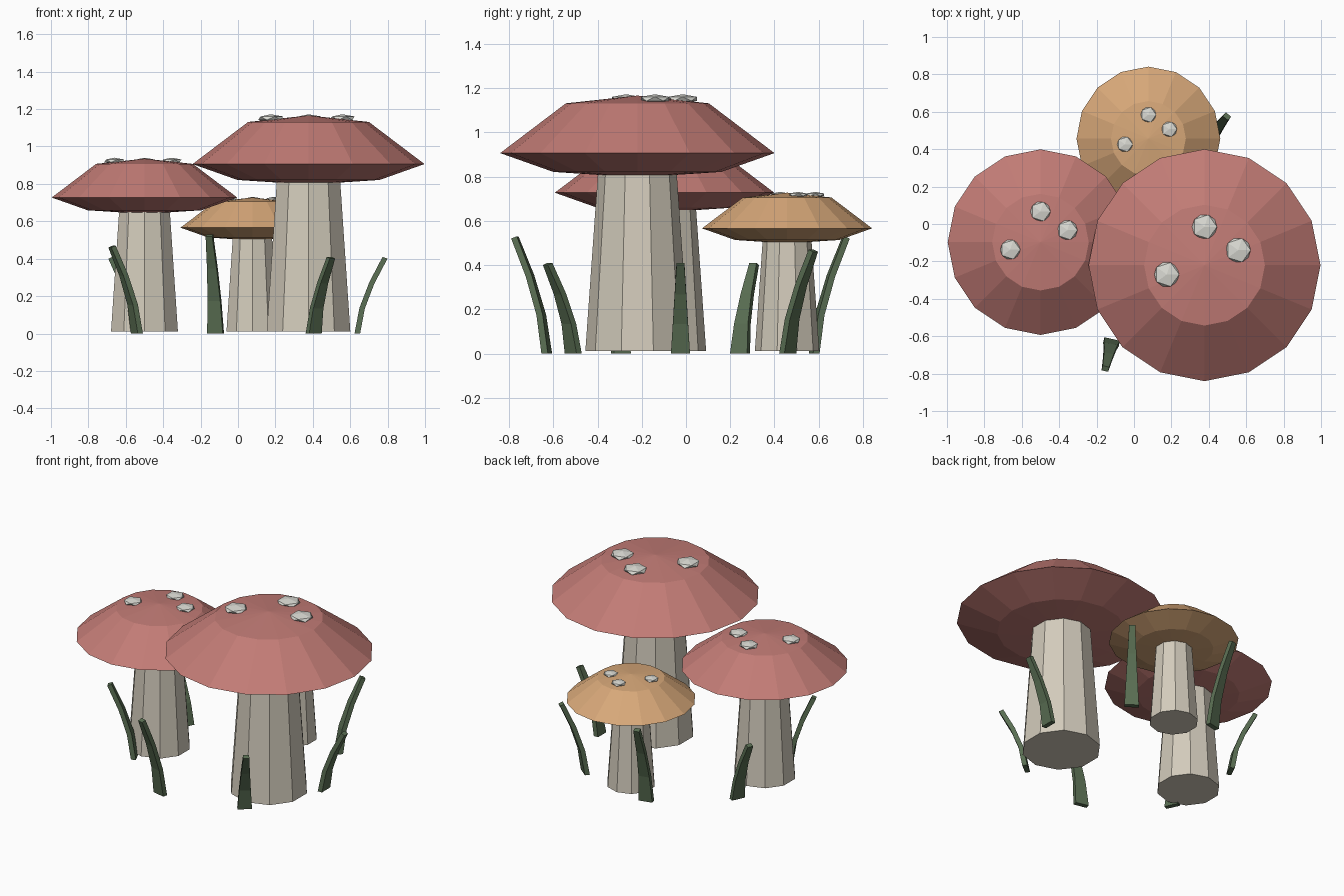
import bpy, bmesh
from math import cos, sin, pi, tau
from mathutils import Vector, Matrix

if "Cube" in bpy.data.objects:
    bpy.data.objects.remove(bpy.data.objects["Cube"])


def material(name, r, g, b):
    m = bpy.data.materials.new(name)
    m.diffuse_color = (r, g, b, 1)
    m.use_nodes = True
    m.node_tree.nodes["Principled BSDF"].inputs["Base Color"].default_value = m.diffuse_color
    return m


RED = material("cap_red", .54, .20, .18)
TAN = material("cap_tan", .68, .39, .19)
STEM = material("stem_cream", .65, .60, .50)
SPOT = material("spot_white", .70, .70, .65)
GREEN = material("blade_green", .10, .155, .085)


def finish(bm, name, mat):
    bmesh.ops.recalc_face_normals(bm, faces=bm.faces)
    me = bpy.data.meshes.new(name)
    bm.to_mesh(me)
    bm.free()
    me.materials.append(mat)
    ob = bpy.data.objects.new(name, me)
    bpy.context.collection.objects.link(ob)
    return ob


def loft(bm, rings):
    """Skin a list of equally sized vertex rings; a one-point ring is a pole."""
    rings = [[bm.verts.new(p) for p in ring] for ring in rings]
    for a, b in zip(rings, rings[1:]):
        n = max(len(a), len(b))
        for i in range(n):
            j = (i + 1) % n
            quad = [a[i % len(a)], a[j % len(a)], b[j % len(b)], b[i % len(b)]]
            bm.faces.new(list(dict.fromkeys(quad)))
    for ring in (rings[0], rings[-1]):
        if len(ring) > 2:
            bm.faces.new(ring)


def lathe(name, profile, sides, start, origin, scale, mat):
    bm = bmesh.new()
    rings = []
    for r, z in profile:
        n = sides if r > 0 else 1
        rings.append([origin + scale * Vector((r * cos(start + tau * i / sides),
                                               r * sin(start + tau * i / sides), z))
                      for i in range(n)])
    loft(bm, rings)
    return finish(bm, name, mat)


STEM_PROFILE = [(.235, 0), (.177, .82)]
CAP_PROFILE = [(0, .785), (.38, .81), (.62, .895), (.323, 1.12), (0, 1.155)]
SPOTS = [(0, .205), (.18, .08), (-.202, -.05)]


def mushroom(name, x, y, s, cap_mat):
    o = Vector((x, y, .011))
    lathe(name + "_stem", STEM_PROFILE, 10, pi / 2, o, s, STEM)
    lathe(name + "_cap", CAP_PROFILE, 16, 0, o, s, cap_mat)
    # flattened faceted spots on the cap
    bm = bmesh.new()
    for sx, sy in SPOTS:
        place = (Matrix.Translation(o + s * Vector((sx, sy, 1.14)))
                 @ Matrix.Diagonal((s, s, s * .28, 1)))
        bmesh.ops.create_icosphere(bm, subdivisions=1, radius=.075, matrix=place)
    finish(bm, name + "_spots", SPOT)


mushroom("large_mushroom", .377, -.22, 1.0, RED)
mushroom("medium_mushroom", -.5, -.097, .80, RED)
mushroom("small_mushroom", .077, .457, .62, TAN)


# ring of grass blades, bending outwards and tapering
def blade(i):
    a = tau * i / 7
    out, side = Vector((cos(a), sin(a), 0)), Vector((-sin(a), cos(a), 0))
    base = Vector((.018, -.025, 0)) + .62 * out
    height = (.405, .465, .525)[i % 3]
    rings = []
    for t in (0, 1 / 3, 2 / 3, 1):
        c = base + out * (.148 * t ** 1.6) + Vector((0, 0, height * t))
        w, d = .043 - .025 * t, .015 - .002 * t
        up = Vector((0, 0, .005 * t))
        rings.append([c + side * w + out * d - up, c - side * w + out * d - up,
                      c - side * w - out * d + up, c + side * w - out * d + up])
    bm = bmesh.new()
    loft(bm, rings)
    finish(bm, f"grass_blade_{i + 1}", GREEN)


for i in range(7):
    blade(i)
